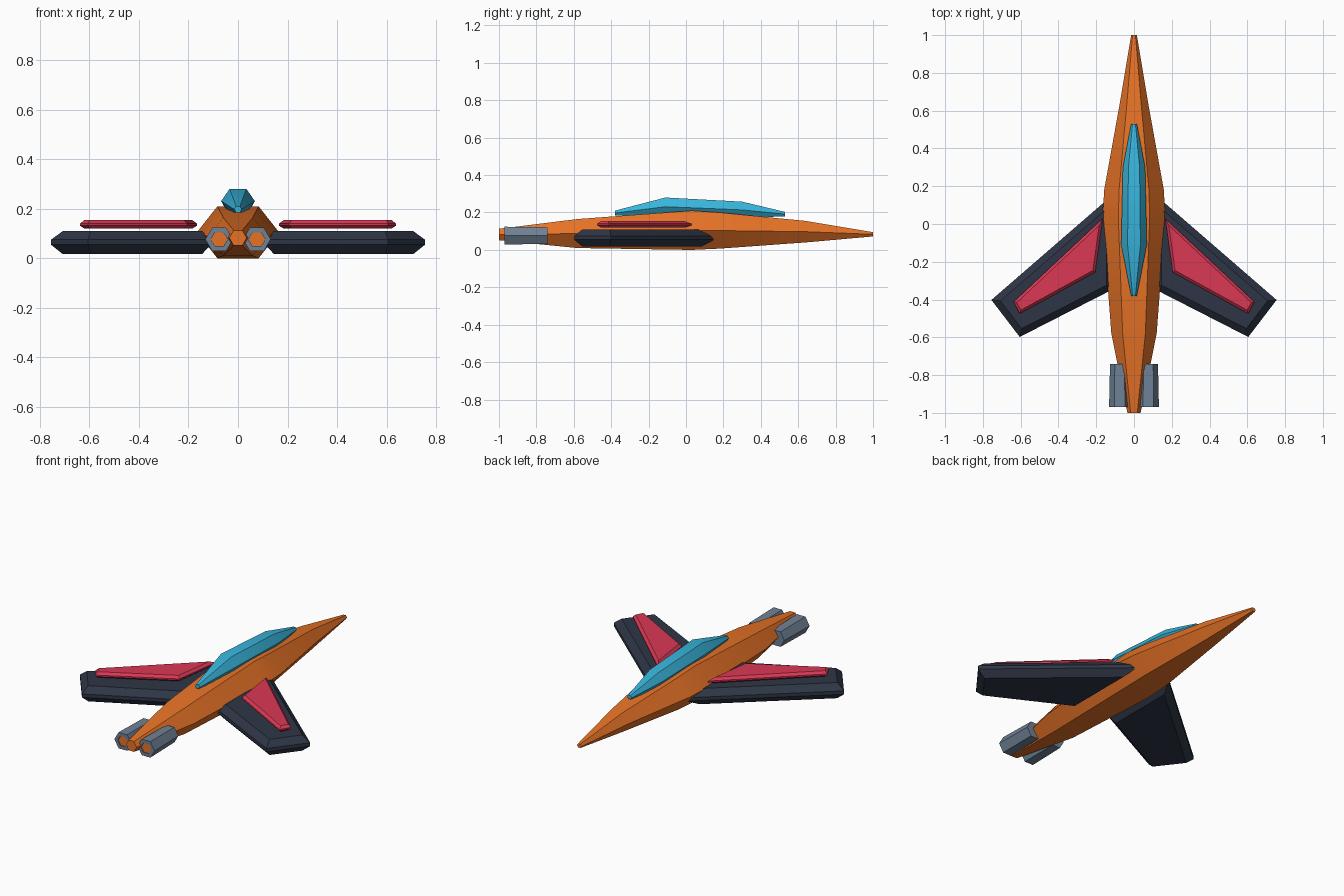
import bpy, bmesh, math
from mathutils import Vector

if "Cube" in bpy.data.objects:
    bpy.data.objects.remove(bpy.data.objects["Cube"])


def material(name, color):
    m = bpy.data.materials.new(name)
    m.diffuse_color = (*color, 1)
    m.use_nodes = True
    m.node_tree.nodes["Principled BSDF"].inputs["Base Color"].default_value = m.diffuse_color
    return m


ORANGE = material("orange", (0.80, 0.17, 0.02))
CYAN = material("cyan", (0.04, 0.46, 0.71))
RED = material("red", (0.71, 0.04, 0.09))
NAVY = material("navy", (0.027, 0.036, 0.06))
STEEL = material("steel", (0.16, 0.22, 0.30))


def skin(name, rings, mat, smooth=False, mirror=False):
    """Bridge equal-length rings of points and cap both ends."""
    bm = bmesh.new()
    loops = [[bm.verts.new(p) for p in ring] for ring in rings]
    n = len(loops[0])
    for a, b in zip(loops, loops[1:]):
        for i in range(n):
            j = (i + 1) % n
            bm.faces.new((a[i], a[j], b[j], b[i]))
    bm.faces.new(loops[0])
    bm.faces.new(loops[-1])
    bmesh.ops.recalc_face_normals(bm, faces=bm.faces)
    mesh = bpy.data.meshes.new(name)
    bm.to_mesh(mesh)
    bm.free()
    mesh.materials.append(mat)
    ob = bpy.data.objects.new(name, mesh)
    bpy.context.collection.objects.link(ob)
    if mirror:
        mod = ob.modifiers.new("Mirror", 'MIRROR')
        mod.use_mirror_merge = False
    if smooth:
        bpy.ops.object.select_all(action='DESELECT')
        ob.select_set(True)
        bpy.context.view_layer.objects.active = ob
        bpy.ops.object.shade_smooth_by_angle(angle=math.radians(30))
    return ob


def hexagon(y, half_w, z_low, z_high, x=0.0):
    """Flat-topped hexagon across the y axis."""
    zc, hz = (z_low + z_high) / 2, (z_high - z_low) / 2
    angles = [math.radians(60 * i) for i in range(6)]
    return [(x + half_w * math.cos(a), y, zc + hz * math.sin(a) / math.sin(math.pi / 3))
            for a in angles]


def inset(points, d):
    """Mitred inset of a clockwise outline."""
    pts = [Vector(p) for p in points]
    out = []
    for i, p in enumerate(pts):
        e1 = (p - pts[i - 1]).normalized()
        e2 = (pts[(i + 1) % len(pts)] - p).normalized()
        n1, n2 = Vector((e1.y, -e1.x)), Vector((e2.y, -e2.x))
        out.append(p + (n1 + n2) * d / (1 + n1.dot(n2)))
    return out


def chamfered_plate(name, outline, levels, mat):
    """Plate with chamfered rim; levels are (z, inset) pairs."""
    rings = [[(p.x, p.y, z) for p in inset(outline, d)] for z, d in levels]
    return skin(name, rings, mat, mirror=True)


# Fuselage
skin("fuselage", [hexagon(*s) for s in (
    (-1.0, 0.035, 0.052, 0.113),
    (-0.58, 0.12, 0.01, 0.165),
    (0.03, 0.166, 0.0, 0.21),
    (0.18, 0.158, 0.007, 0.20),
    (0.64, 0.075, 0.04, 0.155),
    (1.0, 0.015, 0.072, 0.095))], ORANGE, smooth=True)

# Canopy
skin("canopy", [hexagon(*s) for s in (
    (-0.38, 0.015, 0.185, 0.21),
    (-0.11, 0.068, 0.182, 0.28),
    (0.30, 0.059, 0.17, 0.258),
    (0.53, 0.015, 0.18, 0.203))], CYAN, smooth=True)

# Swept wings
chamfered_plate("wings",
                [(0.11, 0.157), (0.755, -0.402), (0.605, -0.598), (0.11, -0.345)],
                [(0.017, 0.035), (0.055, 0), (0.075, 0), (0.11, 0.035)], NAVY)

# Raised wing panels
chamfered_plate("wing_panels",
                [(0.165, 0.03), (0.638, -0.413), (0.605, -0.475), (0.205, -0.255)],
                [(0.12, 0.014), (0.132, 0), (0.14, 0), (0.154, 0.014)], RED)

# Engine nozzles, with a shallow recess at the exhaust end
EX, LO, HI = 0.076, 0.029, 0.124
skin("engines", [hexagon(-0.74, 0.051, LO + .003, HI - .003, EX),
                 hexagon(-0.97, 0.056, LO, HI, EX),
                 hexagon(-0.97, 0.034, LO + .019, HI - .019, EX),
                 hexagon(-0.962, 0.034, LO + .019, HI - .019, EX)],
     STEEL, smooth=True, mirror=True)

# Exhaust glow discs
skin("exhausts", [hexagon(-0.955, 0.033, LO + .02, HI - .02, EX),
                  hexagon(-0.966, 0.033, LO + .02, HI - .02, EX)], ORANGE, mirror=True)
